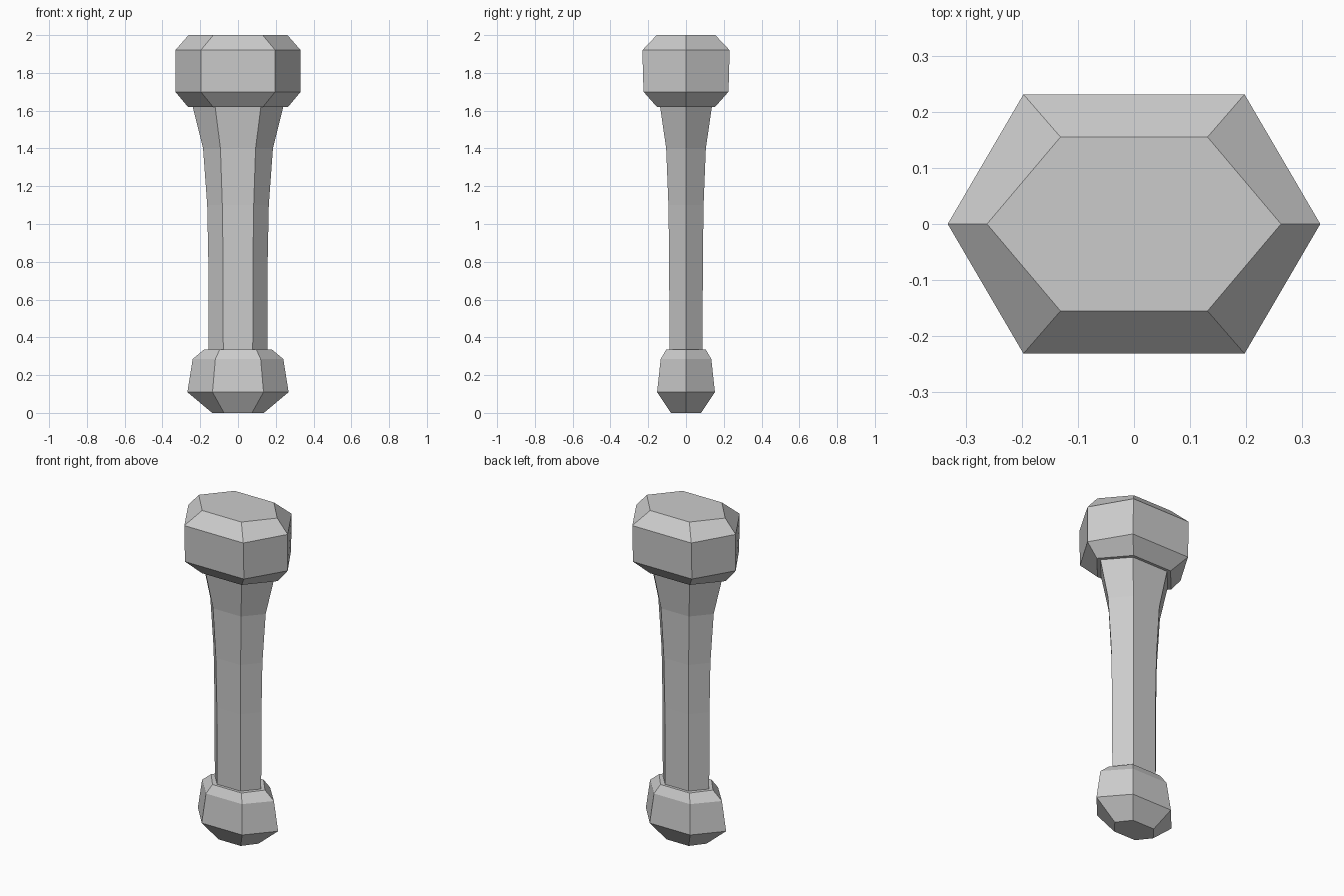
import bpy
import bmesh

cube = bpy.data.objects.get("Cube")
if cube:
    bpy.data.objects.remove(cube, do_unlink=True)

# One plain grey for the whole club
grey = bpy.data.materials.new("plain grey")
grey.use_nodes = True
colour = (0.6, 0.6, 0.6, 1)
grey.diffuse_color = colour
grey.node_tree.nodes["Principled BSDF"].inputs["Base Color"].default_value = colour


def hex_loft(name, rings):
    """Closed loft of flattened hexagons: (z, tip x, corner x, corner y)."""
    bm = bmesh.new()
    loops = []
    for z, tip, cx, cy in rings:
        outline = [(tip, 0), (cx, cy), (-cx, cy), (-tip, 0), (-cx, -cy), (cx, -cy)]
        loops.append([bm.verts.new((x, y, z)) for x, y in outline])
    for low, high in zip(loops, loops[1:]):
        for i in range(len(low)):
            j = (i + 1) % len(low)
            bm.faces.new((low[i], low[j], high[j], high[i]))
    bm.faces.new(loops[0][::-1])
    bm.faces.new(loops[-1])
    mesh = bpy.data.meshes.new(name)
    bm.to_mesh(mesh)
    bm.free()
    mesh.materials.append(grey)
    obj = bpy.data.objects.new(name, mesh)
    bpy.context.collection.objects.link(obj)
    return obj


# Chamfered head
hex_loft("head", [
    (1.62, .265, .132, .154), (1.70, .332, .197, .225),
    (1.92, .332, .197, .231), (2.0, .262, .131, .155)])

# Handle flaring up into the head
hex_loft("handle", [
    (.33, .155, .078, .088), (.8, .157, .079, .089), (1.1, .163, .083, .093),
    (1.4, .185, .093, .105), (1.62, .24, .121, .137)])

# Pommel tapering to the foot
hex_loft("pommel", [
    (0, .137, .074, .08), (.11, .268, .135, .153),
    (.285, .24, .12, .134), (.335, .18, .097, .105)])
